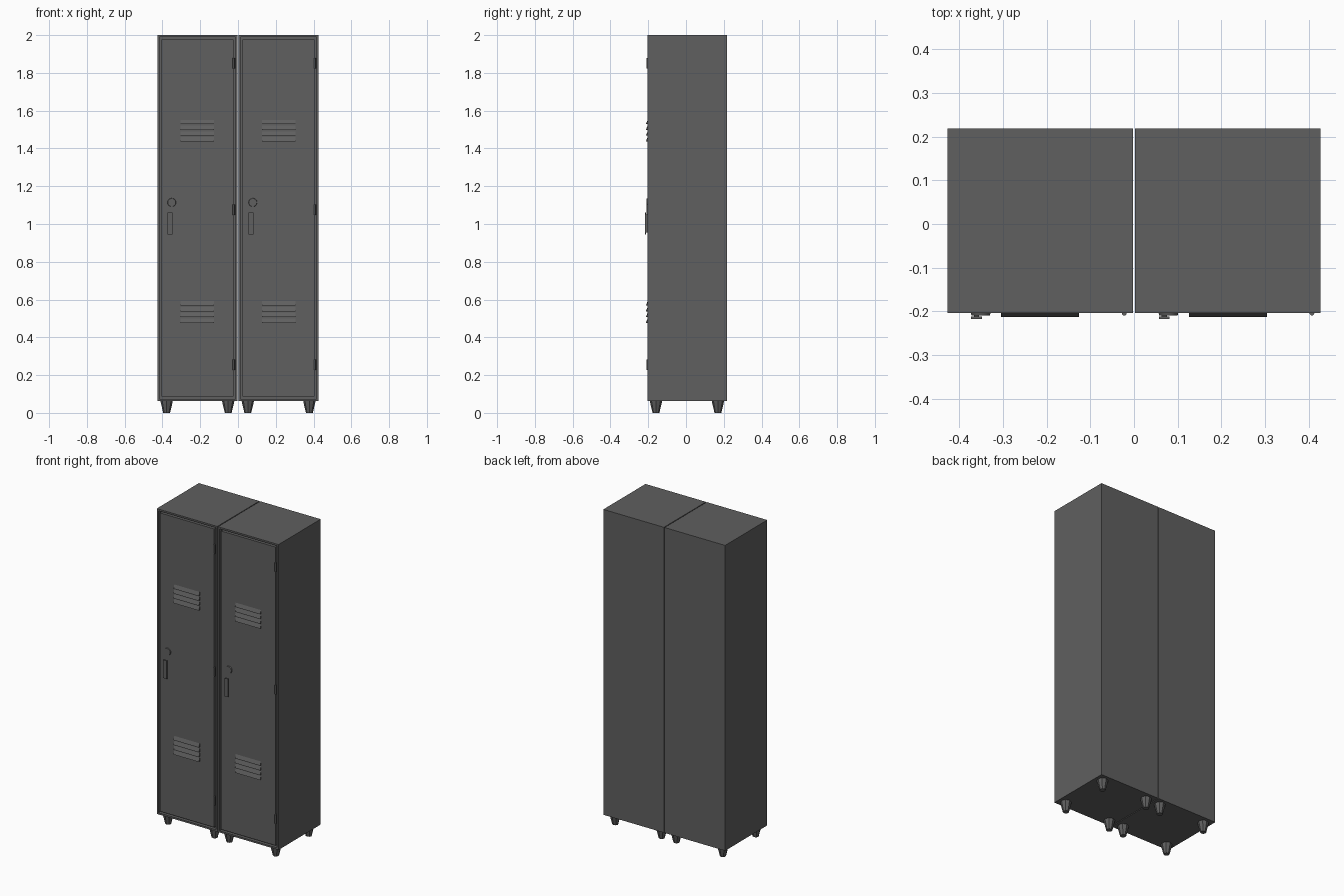
import bpy, bmesh, math
from mathutils import Matrix, Vector

if "Cube" in bpy.data.objects:
    bpy.data.objects.remove(bpy.data.objects["Cube"])

grey = bpy.data.materials.new("dark grey metal")
grey.diffuse_color = (0.115, 0.115, 0.115, 1)
grey.use_nodes = True
grey.node_tree.nodes["Principled BSDF"].inputs["Base Color"].default_value = grey.diffuse_color

FRONT, BACK = -0.204, 0.218
BOTTOM, TOP = 0.064, 2.0
HALF_W = 0.2122


def finish(name, bm, smooth=False):
    bmesh.ops.recalc_face_normals(bm, faces=bm.faces)
    me = bpy.data.meshes.new(name)
    bm.to_mesh(me)
    bm.free()
    me.materials.append(grey)
    ob = bpy.data.objects.new(name, me)
    bpy.context.collection.objects.link(ob)
    if smooth:
        bpy.context.view_layer.objects.active = ob
        ob.select_set(True)
        bpy.ops.object.shade_smooth_by_angle(angle=math.radians(35))
        ob.select_set(False)
    return ob


def add_box(bm, lo, hi):
    lo, hi = Vector(lo), Vector(hi)
    m = Matrix.Translation((lo + hi) / 2) @ Matrix.Diagonal((*(hi - lo), 1))
    return bmesh.ops.create_cube(bm, size=1, matrix=m)


def add_cone(bm, base, tip, r1, r2, n):
    base, tip = Vector(base), Vector(tip)
    d = tip - base
    m = Matrix.Translation((base + tip) / 2) @ d.to_track_quat('Z', 'Y').to_matrix().to_4x4()
    bmesh.ops.create_cone(bm, cap_ends=True, segments=n, radius1=r1, radius2=r2,
                          depth=d.length, matrix=m)


def locker(side, cx):
    # cabinet shell with a recessed front opening
    bm = bmesh.new()
    add_box(bm, (cx - HALF_W, FRONT, BOTTOM), (cx + HALF_W, BACK, TOP))
    bm.normal_update()
    front = [f for f in bm.faces if f.normal.y < -0.9]
    bmesh.ops.inset_region(bm, faces=front, thickness=0.015)
    hole = bmesh.ops.extrude_face_region(bm, geom=front)
    bmesh.ops.delete(bm, geom=front, context='FACES_ONLY')
    verts = [v for v in hole['geom'] if isinstance(v, bmesh.types.BMVert)]
    bmesh.ops.translate(bm, verts=verts, vec=(0, 0.02, 0))
    finish(side + "_cabinet", bm)

    # door panel, leaving a narrow gap all round
    bm = bmesh.new()
    e = 0.022
    add_box(bm, (cx - HALF_W + e, FRONT + 0.001, BOTTOM + e),
            (cx + HALF_W - e, FRONT + 0.021, TOP - e))
    finish(side + "_door", bm)

    # louvre vents: wedges that slope outward toward their lower edge
    bm = bmesh.new()
    for z0 in (1.437, 0.477):
        for i in range(4):
            z = z0 + i * 0.0305
            prof = [(FRONT + 0.002, z), (FRONT - 0.009, z), (FRONT + 0.002, z + 0.025)]
            ends = [[bm.verts.new((cx + s * 0.089, y, zz)) for y, zz in prof] for s in (-1, 1)]
            for ring in ends:
                bm.faces.new(ring)
            for k in range(3):
                j = (k + 1) % 3
                bm.faces.new((ends[0][k], ends[0][j], ends[1][j], ends[1][k]))
    finish(side + "_vents", bm)

    # pull handle: stem and wider grip plate
    bm = bmesh.new()
    hx = cx - 0.1455
    add_box(bm, (hx - 0.006, FRONT - 0.009, 0.955), (hx + 0.006, FRONT + 0.004, 1.05))
    add_box(bm, (hx - 0.0125, FRONT - 0.0135, 0.945), (hx + 0.0125, FRONT - 0.008, 1.06))
    finish(side + "_handle", bm)

    # round lock
    bm = bmesh.new()
    lx = cx - 0.136
    add_cone(bm, (lx, FRONT + 0.004, 1.114), (lx, FRONT - 0.005, 1.114), 0.0235, 0.021, 24)
    finish(side + "_lock", bm, True)

    # hinge barrels
    bm = bmesh.new()
    for z in (1.852, 1.075, 0.255):
        add_cone(bm, (cx + 0.1925, FRONT, z - 0.028), (cx + 0.1925, FRONT, z + 0.028),
                 0.0055, 0.0055, 12)
    finish(side + "_hinges", bm, True)

    # tapered feet
    bm = bmesh.new()
    for sx in (-1, 1):
        for sy in (-1, 1):
            p = Vector((cx + sx * 0.163, 0.005 + sy * 0.164, 0))
            add_cone(bm, p, p + Vector((0, 0, 0.05)), 0.018, 0.030, 8)
            add_cone(bm, p + Vector((0, 0, 0.05)), p + Vector((0, 0, BOTTOM + 0.001)),
                     0.030, 0.033, 8)
    bmesh.ops.remove_doubles(bm, verts=bm.verts, dist=0.0005)
    finish(side + "_feet", bm)


locker("left", -0.2148)
locker("right", 0.2148)
